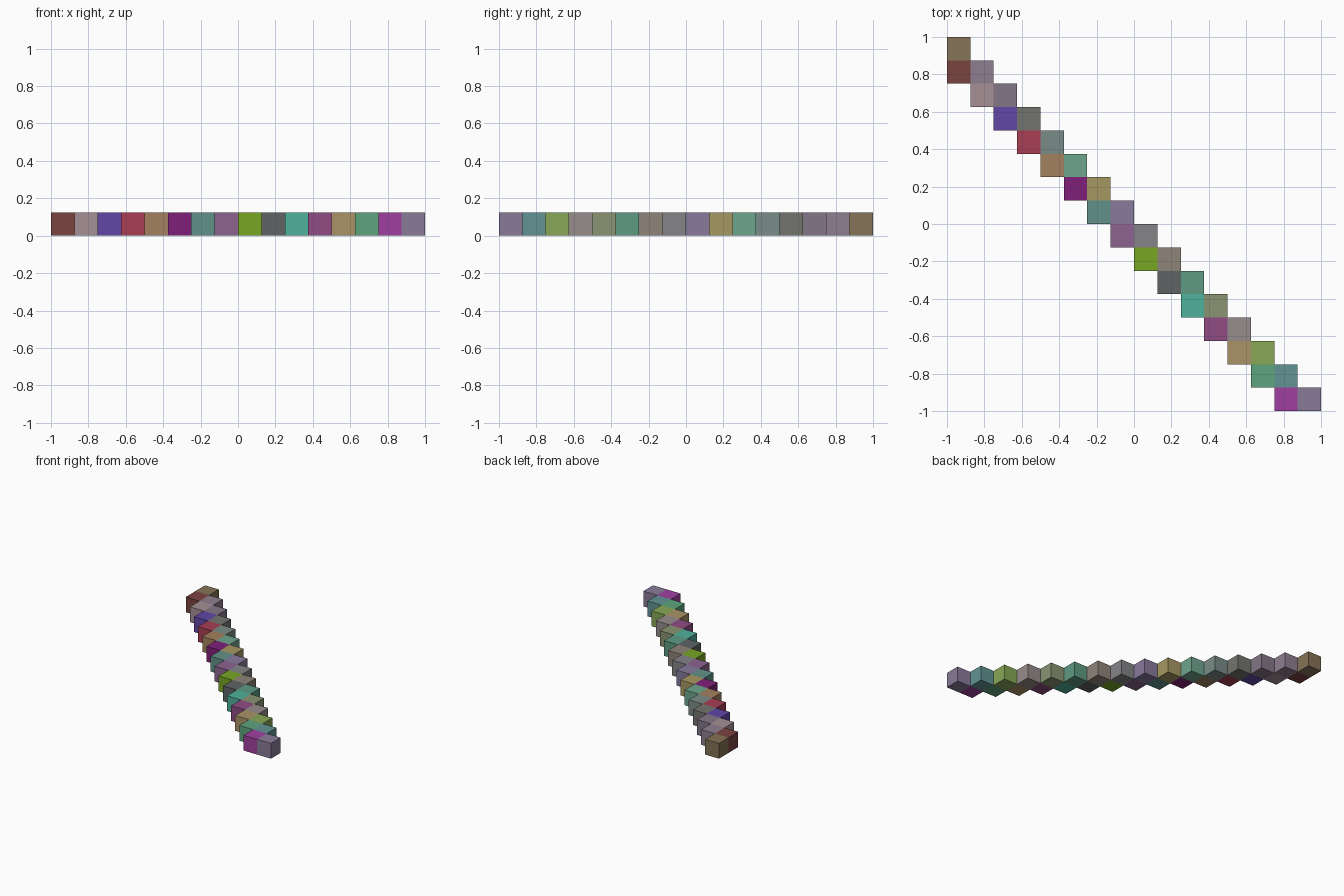
import bpy

if "Cube" in bpy.data.objects:
    bpy.data.objects.remove(bpy.data.objects["Cube"])

S = 0.125  # cube edge

# Top-view colours: main diagonal cubes, then the cubes to their left
DIAGONAL = ("857357 8F7F90 837787 74756F 7A8C87 6FA58E A69862 887A9D "
            "858589 8F8578 5F9A84 8A9473 978C8C 88A757 639394 8A7B9A").split()
OFFSET = ("7A4340 A59095 6047A6 A83F54 A3815F 7F2078 61928A 8C6490 "
          "78A624 5F6464 4FB29C 904C84 AA9468 5EA57E A040A0").split()


def linear(c):
    return c / 12.92 if c <= 0.04045 else ((c + 0.055) / 1.055) ** 2.4


def cube(name, col, row, color):
    x, y = -1 + S * (col + 0.5), 1 - S * (row + 0.5)
    bpy.ops.mesh.primitive_cube_add(size=S, location=(x, y, S / 2))
    ob = bpy.context.object
    ob.name = name
    mat = bpy.data.materials.new(name + "_color")
    rgb = [linear(int(color[i:i + 2], 16) / 255) for i in (0, 2, 4)]
    mat.diffuse_color = (*rgb, 1)
    mat.use_nodes = True
    mat.node_tree.nodes["Principled BSDF"].inputs["Base Color"].default_value = mat.diffuse_color
    ob.data.materials.append(mat)


# Back edge of the diagonal staircase
for i, c in enumerate(DIAGONAL):
    cube(f"diagonal_cube_{i:02d}", i, i, c)

# Front edge: one cube to the left in each row after the first
for i, c in enumerate(OFFSET):
    cube(f"offset_cube_{i:02d}", i, i + 1, c)
